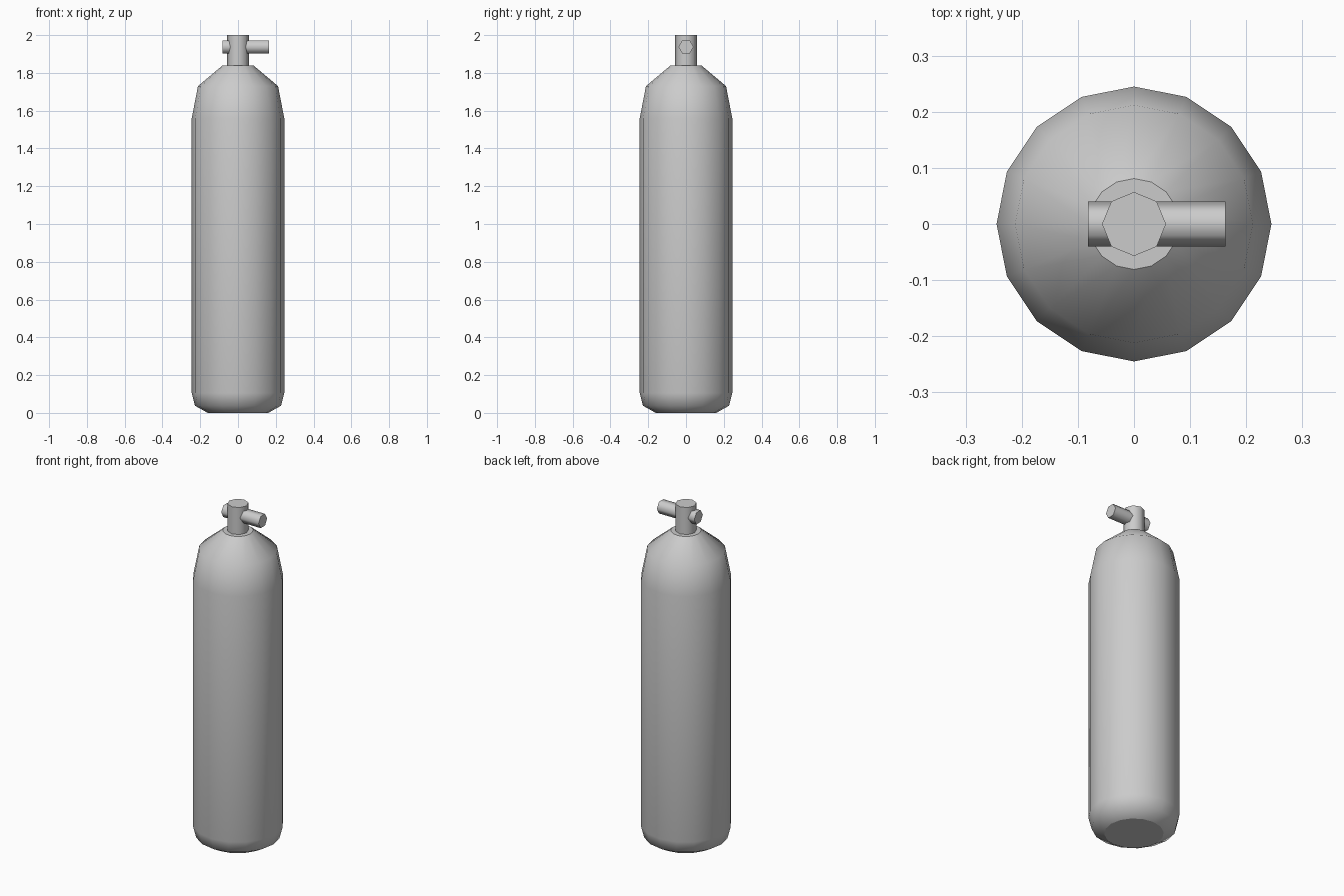
import bpy, bmesh
from math import pi, cos, sin
from mathutils import Matrix

if "Cube" in bpy.data.objects:
    bpy.data.objects.remove(bpy.data.objects["Cube"])


def lathe(name, profile, sides, matrix=Matrix()):
    """Spin (radius, height) points round z; smooth walls, flat end caps."""
    bm = bmesh.new()
    rings = [[bm.verts.new((r * cos(2 * pi * i / sides), r * sin(2 * pi * i / sides), z))
              for i in range(sides)] for r, z in profile]
    for low, high in zip(rings, rings[1:]):
        for i in range(sides):
            j = (i + 1) % sides
            bm.faces.new((low[i], low[j], high[j], high[i])).smooth = True
    bm.faces.new(rings[0][::-1])
    bm.faces.new(rings[-1])
    for ring in (rings[0], rings[-1]):
        for i in range(sides):
            bm.edges.get((ring[i - 1], ring[i])).smooth = False
    bm.transform(matrix)
    mesh = bpy.data.meshes.new(name)
    bm.to_mesh(mesh)
    bm.free()
    obj = bpy.data.objects.new(name, mesh)
    bpy.context.collection.objects.link(obj)
    return obj


# Tank body with chamfered base and tapered shoulder
lathe("tank_body", [(0.16, 0.0), (0.228, 0.038), (0.245, 0.105), (0.245, 1.56),
                    (0.212, 1.73), (0.081, 1.84)], 16)

# Valve stem on top
lathe("valve_stem", [(0.057, 1.835), (0.057, 2.0)], 8)

# Hexagonal cross bar along x, points facing front and back
along_x = Matrix.Translation((0, 0, 1.938)) @ Matrix.Rotation(pi / 2, 4, 'Y') 
lathe("valve_handle", [(0.04, -0.082), (0.04, 0.163)], 6,
      along_x @ Matrix.Rotation(pi / 2, 4, 'Z'))
